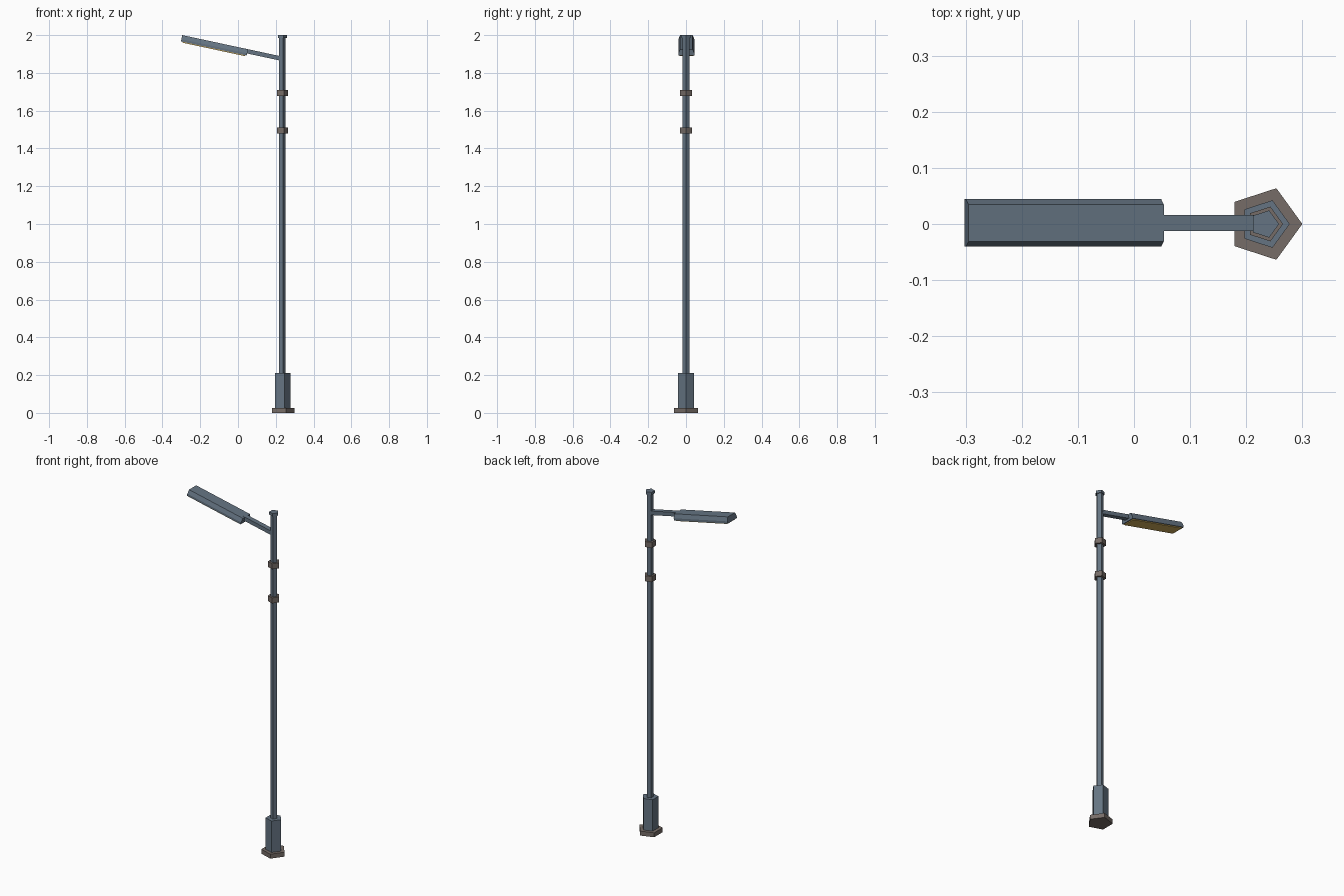
import bpy, bmesh, math
from mathutils import Matrix, Vector

if "Cube" in bpy.data.objects:
    bpy.data.objects.remove(bpy.data.objects["Cube"])


def material(name, rgb):
    m = bpy.data.materials.new(name)
    m.diffuse_color = (*rgb, 1.0)
    m.use_nodes = True
    m.node_tree.nodes["Principled BSDF"].inputs["Base Color"].default_value = m.diffuse_color
    return m


SLATE = material("slate_blue_metal", (0.13, 0.175, 0.225))
BROWN = material("brown_grey_metal", (0.18, 0.15, 0.135))
GOLD = material("amber_lamp_glass", (0.60, 0.40, 0.10))

POLE_X = 0.233
TILT = math.radians(12.15)


def prism(name, section, to_world, length, mat):
    """Extrude a closed 2D section along local z and place it."""
    bm = bmesh.new()
    low = [bm.verts.new(to_world @ Vector((a, b, 0))) for a, b in section]
    high = [bm.verts.new(to_world @ Vector((a, b, length))) for a, b in section]
    n = len(section)
    bm.faces.new(low[::-1])
    bm.faces.new(high)
    for i in range(n):
        j = (i + 1) % n
        bm.faces.new((low[i], low[j], high[j], high[i]))
    bmesh.ops.recalc_face_normals(bm, faces=bm.faces)
    mesh = bpy.data.meshes.new(name)
    bm.to_mesh(mesh)
    bm.free()
    mesh.materials.append(mat)
    obj = bpy.data.objects.new(name, mesh)
    bpy.context.collection.objects.link(obj)
    return obj


def pentagon(name, radius, z0, z1, mat):
    """Upright five-sided prism with a corner towards +x."""
    pts = [(radius * math.cos(math.tau * i / 5), radius * math.sin(math.tau * i / 5))
           for i in range(5)]
    return prism(name, pts, Matrix.Translation((POLE_X, 0, z0)), z1 - z0, mat)


# Pole parts
pentagon("base_plate", 0.067, 0.0, 0.026, BROWN)
pentagon("base_sleeve", 0.0445, 0.01, 0.21, SLATE)
pentagon("pole", 0.0197, 0.15, 1.99, SLATE)
pentagon("lower_collar", 0.0325, 1.478, 1.51, BROWN)
pentagon("upper_collar", 0.0325, 1.678, 1.71, BROWN)
pentagon("pole_cap", 0.0255, 1.984, 2.0, SLATE)

# Tilted frame: local z runs down the lamp to the pole, local x is y, local y is up
along = Vector((math.cos(TILT), 0, -math.sin(TILT)))
up = Vector((math.sin(TILT), 0, math.cos(TILT)))
side = Vector((0, 1, 0))


def tilted(origin):
    m = Matrix((side, up, along)).transposed().to_4x4()
    m.translation = origin
    return m


head_frame = tilted(Vector((-0.295, 0.002, 2.0)))
HEAD_LEN = 0.356


def box_section(half, y0, y1):
    return [(-half, y0), (half, y0), (half, y1), (-half, y1)]


# Lamp head with sloping upper sides
head = [(-0.0425, -0.034), (0.0425, -0.034), (0.0425, -0.022),
        (0.033, 0), (-0.033, 0), (-0.0425, -0.022)]
prism("lamp_head", head, head_frame, HEAD_LEN, SLATE)

# Glowing panel under the head
prism("lamp_panel", box_section(0.037, -0.039, -0.033),
      head_frame @ Matrix.Translation((0, 0, 0.008)), HEAD_LEN - 0.016, GOLD)

# Arm from the head to the pole
arm_start = Vector((0.03, 0.002, 1.9185))
prism("arm", box_section(0.0143, -0.0115, 0.0115), tilted(arm_start), 0.2, SLATE)
